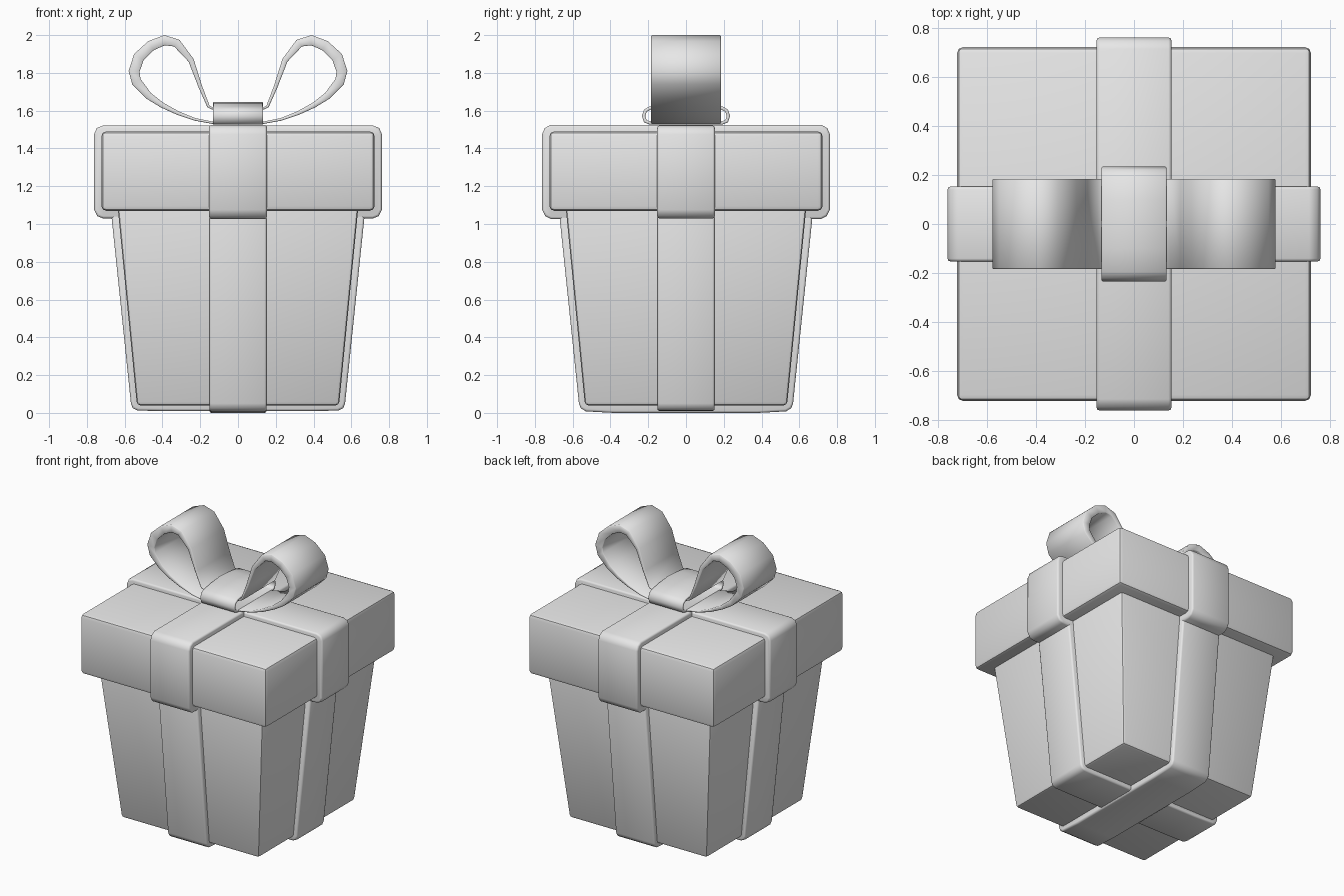
import bpy, bmesh, math
from mathutils import Vector

old = bpy.data.objects.get("Cube")
if old:
    bpy.data.objects.remove(old, do_unlink=True)

grey = bpy.data.materials.new("soft_grey")
grey.use_nodes = True
grey.diffuse_color = (0.8, 0.8, 0.8, 1)
grey.node_tree.nodes["Principled BSDF"].inputs["Base Color"].default_value = (0.8, 0.8, 0.8, 1)


def finish(name, bm, bevel=0.0, segments=2, min_angle=50, smooth=40):
    """Bevel the hard edges, then make a smooth-shaded object."""
    bmesh.ops.recalc_face_normals(bm, faces=bm.faces)
    if bevel:
        hard = [e for e in bm.edges if len(e.link_faces) == 2
                and e.calc_face_angle() > math.radians(min_angle)]
        bmesh.ops.bevel(bm, geom=hard, offset=bevel, segments=segments,
                        profile=0.5, affect='EDGES', clamp_overlap=True)
    mesh = bpy.data.meshes.new(name)
    bm.to_mesh(mesh)
    bm.free()
    mesh.materials.append(grey)
    ob = bpy.data.objects.new(name, mesh)
    bpy.context.collection.objects.link(ob)
    bpy.ops.object.select_all(action='DESELECT')
    ob.select_set(True)
    bpy.context.view_layer.objects.active = ob
    bpy.ops.object.shade_smooth_by_angle(angle=math.radians(smooth))
    return ob


def tapered_box(name, bottom, top, z0, z1, bevel):
    """Square box with half sizes bottom and top."""
    bm = bmesh.new()
    bmesh.ops.create_cube(bm, size=2)
    for v in bm.verts:
        half = top if v.co.z > 0 else bottom
        v.co = (v.co.x * half, v.co.y * half, z1 if v.co.z > 0 else z0)
    return finish(name, bm, bevel)


def place(u, z, w, axis):
    """Profile point (u, z) at sideways offset w, profile along axis."""
    return (u, w, z) if axis == 'x' else (w, u, z)


def band(name, half_profile, half_width, axis):
    """Wrapped ribbon: symmetric profile extruded across its width."""
    pts = half_profile + [(-u, z) for u, z in reversed(half_profile)]
    bm = bmesh.new()
    sides = [[bm.verts.new(place(u, z, w, axis)) for u, z in pts]
             for w in (-half_width, half_width)]
    n = len(pts)
    bm.faces.new(sides[0])
    bm.faces.new(sides[1])
    for i in range(n):
        j = (i + 1) % n
        bm.faces.new((sides[0][i], sides[0][j], sides[1][j], sides[1][i]))
    return finish(name, bm, 0.012, 2, 60, 50)


def strip(name, pts, thick, half_width, axis, closed=False, mirror=1):
    """Thin ribbon along a counterclockwise path, thickened inwards."""
    pts = [Vector(p) for p in pts]
    n = len(pts)
    inner = []
    for i, p in enumerate(pts):
        a = pts[i - 1] if closed or i else p
        b = pts[(i + 1) % n] if closed or i < n - 1 else p
        t = (b - a).normalized()
        inner.append(p + Vector((-t.y, t.x)) * thick[i])
    bm = bmesh.new()
    rows = [[bm.verts.new(place(p.x * mirror, p.y, w, axis)) for p in line]
            for line, w in ((pts, -half_width), (pts, half_width),
                            (inner, half_width), (inner, -half_width))]
    for i in range(n if closed else n - 1):
        j = (i + 1) % n
        for k in range(4):
            a, b = rows[k], rows[(k + 1) % 4]
            bm.faces.new((a[i], a[j], b[j], b[i]))
    if not closed:
        for i in (0, n - 1):
            bm.faces.new([r[i] for r in rows])
    return finish(name, bm, 0.004, 1, 70, 50)


# Box and lid
tapered_box("box", 0.535, 0.64, 0.04, 1.12, 0.018)
tapered_box("lid", 0.723, 0.723, 1.07, 1.49, 0.025)

# Ribbons wrapped around box and lid, the front-to-back one lying outermost
for label, axis, d in (("side", 'x', 0.0), ("front", 'y', 0.004)):
    band("box_ribbon_" + label,
         [(0.38, 0.01 - 2.5 * d), (0.53, 0.012 - d), (0.557, 0.025),
          (0.567, 0.05), (0.675, 1.09)], 0.152, axis)
    band("lid_ribbon_" + label,
         [(0.715, 1.03 - d), (0.745, 1.042), (0.762, 1.075), (0.762, 1.475),
          (0.748, 1.508), (0.715, 1.521 + d)], 0.153, axis)

# Bow loops
loop = [(0.0, 1.527), (0.135, 1.53), (0.23, 1.547), (0.32, 1.577),
        (0.41, 1.618), (0.485, 1.664), (0.56, 1.74), (0.579, 1.81),
        (0.55, 1.90), (0.475, 1.968), (0.39, 2.0), (0.31, 1.975),
        (0.235, 1.873), (0.19, 1.73), (0.15, 1.625), (0.11, 1.607), (0.0, 1.605)]
thick = [0.012, 0.012, 0.014, 0.02, 0.028, 0.038, 0.052, 0.058,
         0.06, 0.056, 0.054, 0.045, 0.03, 0.02, 0.014, 0.012, 0.012]
strip("bow_loop_left", loop, thick, 0.184, 'x')
strip("bow_loop_right", loop, thick, 0.184, 'x', mirror=-1)

# Knot band wrapped around the middle of the bow
half = [(0.19, 1.526), (0.222, 1.538), (0.234, 1.572), (0.222, 1.605),
        (0.195, 1.622), (0.1, 1.638), (0.0, 1.646)]
knot = half + [(-u, z) for u, z in reversed(half[:-1])]
strip("bow_knot", knot, [0.018] * len(knot), 0.133, 'y', closed=True)
